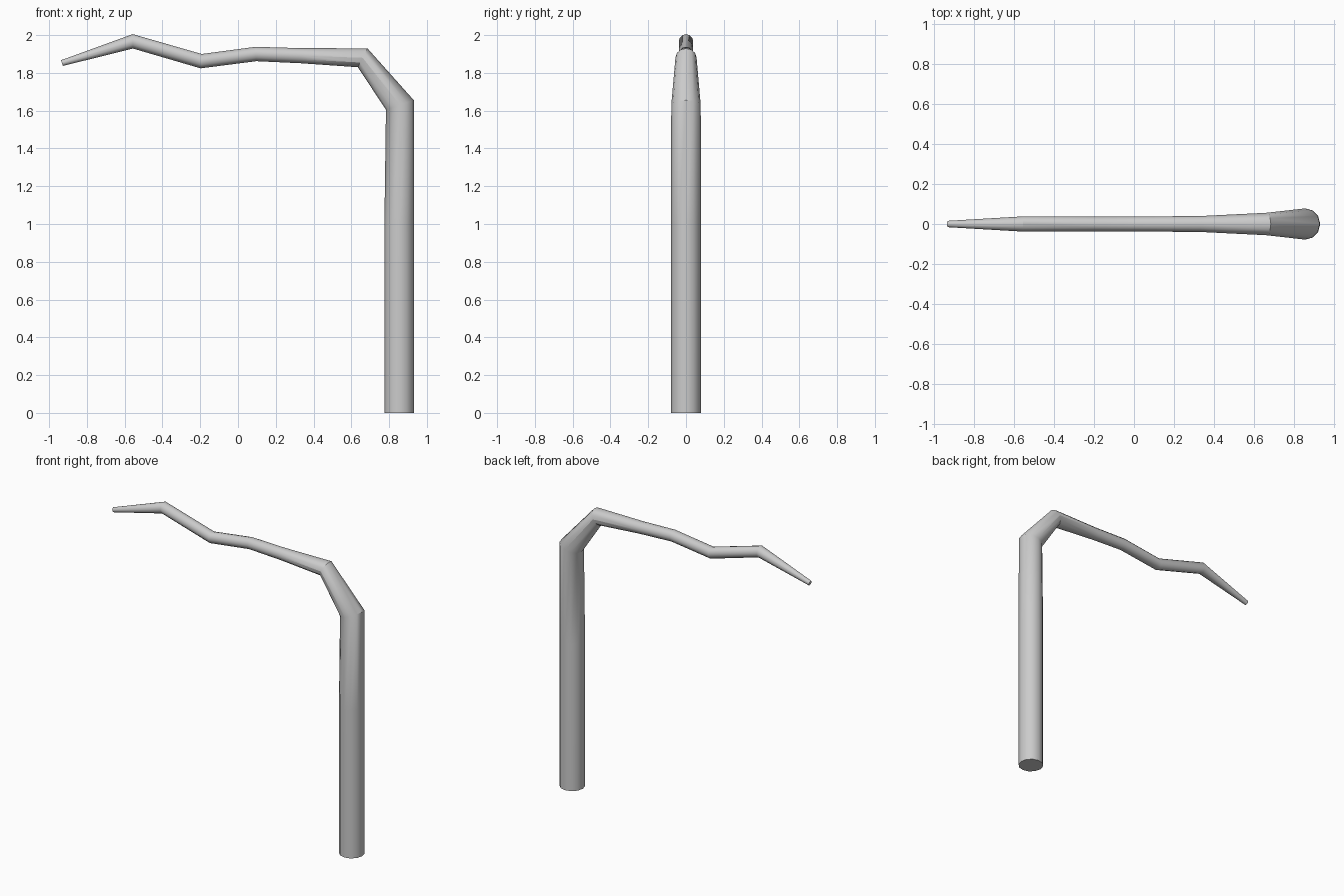
import bpy, bmesh, math
from mathutils import Vector

if "Cube" in bpy.data.objects:
    bpy.data.objects.remove(bpy.data.objects["Cube"])

SIDES = 12
# centre line of the bent pole: x, z, radius
PATH = [(0.854, 0.0, 0.079), (0.854, 1.0, 0.079), (0.857, 1.63, 0.078),
        (0.66, 1.88, 0.056), (0.335, 1.891, 0.04), (0.095, 1.90, 0.038),
        (-0.195, 1.862, 0.038), (-0.557, 1.967, 0.038), (-0.932, 1.852, 0.016)]


def tapered_tube(name, path):
    """Sweep a circle along a path in the XZ plane, tilting it midway at bends."""
    bm = bmesh.new()
    pts = [Vector((x, 0, z)) for x, z, r in path]
    across = Vector((0, 1, 0))
    rings = []
    for i, p in enumerate(pts):
        t = Vector((0, 0, 0))
        if i > 0:
            t += (p - pts[i - 1]).normalized()
        if i < len(pts) - 1:
            t += (pts[i + 1] - p).normalized()
        side = across.cross(t.normalized())
        r = path[i][2]
        rings.append([bm.verts.new(p + r * (math.cos(a) * side + math.sin(a) * across))
                      for a in (2 * math.pi * k / SIDES for k in range(SIDES))])
    for a, b in zip(rings, rings[1:]):
        for k in range(SIDES):
            n = (k + 1) % SIDES
            bm.faces.new((a[k], a[n], b[n], b[k]))
    # end caps
    bm.faces.new(rings[0])
    bm.faces.new(rings[-1])
    bmesh.ops.recalc_face_normals(bm, faces=bm.faces)
    mesh = bpy.data.meshes.new(name)
    bm.to_mesh(mesh)
    bm.free()
    obj = bpy.data.objects.new(name, mesh)
    bpy.context.collection.objects.link(obj)
    return obj


# upright post with its crooked overhanging arm, one continuous piece
pole = tapered_tube("bent_pole", PATH)
bpy.context.view_layer.objects.active = pole
pole.select_set(True)
bpy.ops.object.shade_smooth_by_angle(angle=math.radians(31))
